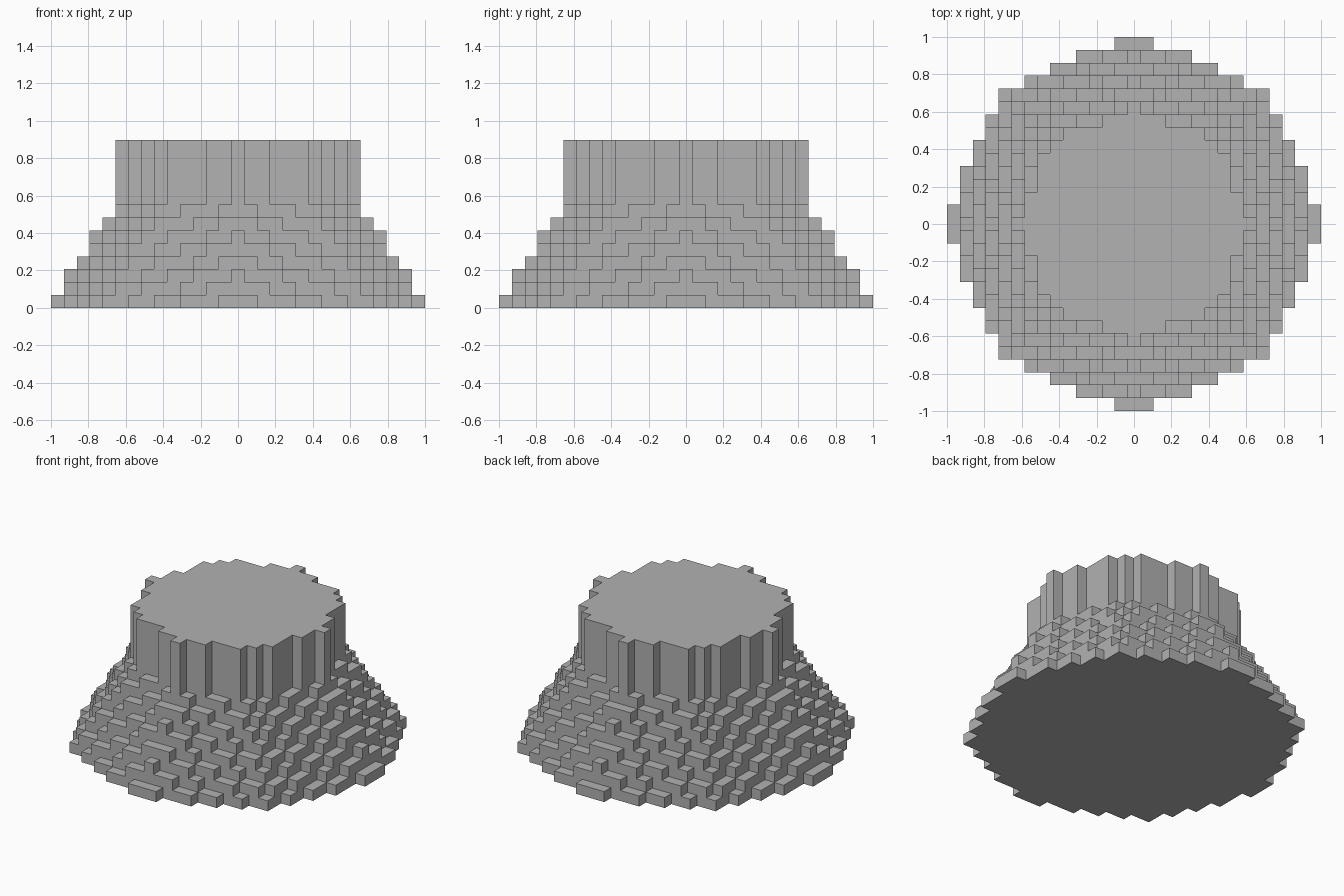
import bpy
import bmesh
import math

cube = bpy.data.objects.get("Cube")
if cube:
    bpy.data.objects.remove(cube, do_unlink=True)

BLOCK = 2 / 29        # edge of one block
REACH = 14            # blocks from the middle to the tip of the base
LAYERS = 13           # total height in blocks
FLARE_LAYERS = 8      # layers that taper before the straight column
BASE_RADIUS = 14.69
TAPER = 0.7
SLOPE = math.tan(math.pi / 8)


def height(i, j):
    """Blocks stacked at a grid cell: an octagonal flare under a column."""
    a, b = abs(i), abs(j)
    size = max(a, b) + SLOPE * min(a, b)
    if size > BASE_RADIUS:
        return 0
    level = int((BASE_RADIUS - size) / TAPER + 1e-6) + 1
    return LAYERS if level > FLARE_LAYERS else level


stone = bpy.data.materials.new("stone grey")
stone.use_nodes = True
colour = (0.445, 0.445, 0.445, 1)
stone.diffuse_color = colour
stone.node_tree.nodes["Principled BSDF"].inputs["Base Color"].default_value = colour

bm = bmesh.new()


def quad(*corners):
    bm.faces.new([bm.verts.new((x * BLOCK, y * BLOCK, z * BLOCK)) for x, y, z in corners])


cells = range(-REACH, REACH + 1)
for i in cells:
    for j in cells:
        h = height(i, j)
        if not h:
            continue
        # Top and underside of the stack
        ring = [(i + dx / 2, j + dy / 2) for dx, dy in ((-1, -1), (1, -1), (1, 1), (-1, 1))]
        quad(*[(x, y, h) for x, y in ring])
        quad(*[(x, y, 0) for x, y in reversed(ring)])
        # Walls standing above each lower neighbour
        for side, (dx, dy) in enumerate(((0, -1), (1, 0), (0, 1), (-1, 0))):
            p, q = ring[side], ring[(side + 1) % 4]
            for z in range(height(i + dx, j + dy), h):
                quad((*p, z), (*q, z), (*q, z + 1), (*p, z + 1))

# Weld the blocks and merge flat areas into clean faces
bmesh.ops.remove_doubles(bm, verts=bm.verts, dist=BLOCK / 100)
bmesh.ops.dissolve_limit(bm, angle_limit=math.radians(1), verts=bm.verts, edges=bm.edges)

mesh = bpy.data.meshes.new("stepped_pedestal")
bm.to_mesh(mesh)
bm.free()
mesh.materials.append(stone)
pedestal = bpy.data.objects.new("stepped_pedestal", mesh)
bpy.context.collection.objects.link(pedestal)
